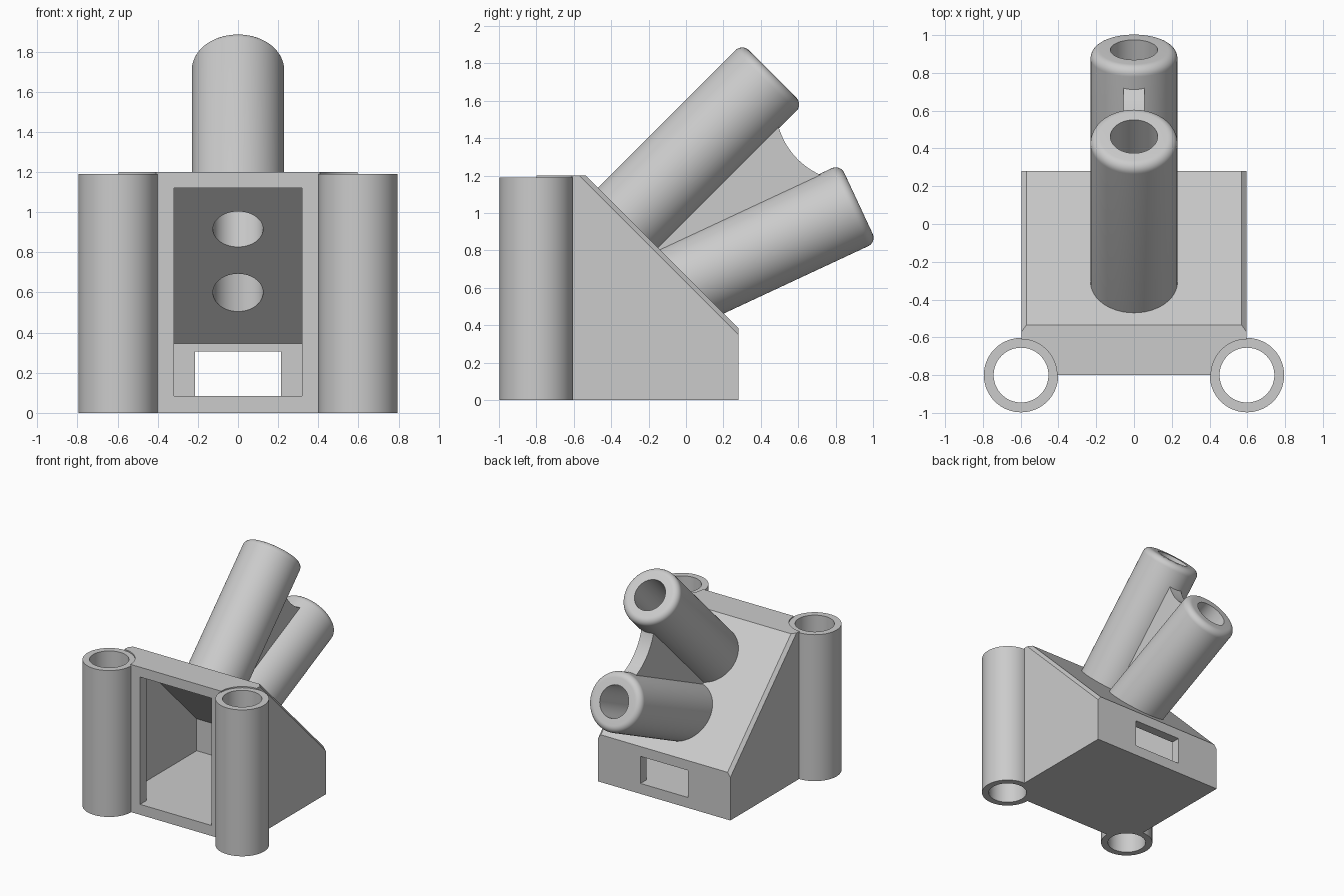
import bpy, bmesh
from math import sin, cos, pi, radians
from mathutils import Matrix

if "Cube" in bpy.data.objects:
    bpy.data.objects.remove(bpy.data.objects["Cube"], do_unlink=True)

grey = bpy.data.materials.new("plain grey")
grey.use_nodes = True
grey.diffuse_color = (0.6, 0.6, 0.6, 1)
grey.node_tree.nodes["Principled BSDF"].inputs["Base Color"].default_value = (0.6, 0.6, 0.6, 1)


def finish(name, bm, matrix=None):
    """Turn a bmesh into a grey object."""
    bmesh.ops.recalc_face_normals(bm, faces=bm.faces)
    if matrix:
        bm.transform(matrix)
    mesh = bpy.data.meshes.new(name)
    bm.to_mesh(mesh)
    bm.free()
    mesh.materials.append(grey)
    obj = bpy.data.objects.new(name, mesh)
    bpy.context.collection.objects.link(obj)
    return obj


def loft(name, sections):
    """Solid through side outlines, each given as (x, [(y, z), ...])."""
    bm = bmesh.new()
    rows = [[bm.verts.new((x, y, z)) for y, z in pts] for x, pts in sections]
    for a, b in zip(rows, rows[1:]):
        for i in range(len(a)):
            j = (i + 1) % len(a)
            bm.faces.new((a[i], a[j], b[j], b[i]))
    bm.faces.new(rows[0])
    bm.faces.new(rows[-1])
    return finish(name, bm)


def prism(name, half, outline):
    return loft(name, [(-half, outline), (half, outline)])


def ring(name, profile, matrix, n=72):
    """Revolve a closed (radius, height) profile."""
    bm = bmesh.new()
    rows = [[bm.verts.new((r * cos(2 * pi * k / n), r * sin(2 * pi * k / n), h))
             for r, h in profile] for k in range(n)]
    for k in range(n):
        a, b = rows[k], rows[(k + 1) % n]
        for i in range(len(a)):
            j = (i + 1) % len(a)
            bm.faces.new((a[i], a[j], b[j], b[i]))
    return finish(name, bm, matrix)


def rod(radius, low, high, matrix):
    bm = bmesh.new()
    bmesh.ops.create_cone(bm, cap_ends=True, segments=72, radius1=radius, radius2=radius,
                          depth=high - low, matrix=Matrix.Translation((0, 0, (low + high) / 2)))
    return finish("cutter", bm, matrix)


def cut(obj, cutter):
    mod = obj.modifiers.new("cut", 'BOOLEAN')
    mod.operation = 'DIFFERENCE'
    mod.solver = 'EXACT'
    mod.object = cutter
    select(obj)
    bpy.ops.object.modifier_apply(modifier=mod.name)
    bpy.data.objects.remove(cutter, do_unlink=True)


def select(obj):
    bpy.ops.object.select_all(action='DESELECT')
    obj.select_set(True)
    bpy.context.view_layer.objects.active = obj


# Wedge body with chamfered slope edges
def wedge(back_z, top_y):
    return [(-0.8, 0), (0.28, 0), (0.28, back_z), (top_y, 1.2), (-0.8, 1.2)]

outer, inner = wedge(0.35, -0.57), wedge(0.385, -0.535)
body = loft("body", [(-0.595, outer), (-0.57, inner), (0.57, inner), (0.595, outer)])

# Hollow inside, front opening and back slot
cut(body, prism("cutter", 0.515, [(-0.72, 0.085), (0.205, 0.085), (0.205, 0.345),
                                  (-0.57, 1.12), (-0.72, 1.12)]))
cut(body, prism("cutter", 0.32, [(-0.9, 0.085), (-0.7, 0.085), (-0.7, 1.12), (-0.9, 1.12)]))
cut(body, prism("cutter", 0.213, [(0.15, 0.085), (0.4, 0.085), (0.4, 0.305), (0.15, 0.305)]))
parts = [body]

# Vertical corner tubes
for side, x in (("left", 0.598), ("right", -0.598)):
    place = Matrix.Translation((x, -0.8, 0))
    cut(body, rod(0.19, -0.1, 1.4, place))
    parts.append(ring(side + "_tube", [(0.145, 0), (0.197, 0), (0.197, 1.19), (0.145, 1.19)], place))

# Slanted barrels with rounded muzzles
R, BORE, FILLET, LENGTH = 0.23, 0.125, 0.05, 1.4
arc = [(R - FILLET + FILLET * cos(a), -FILLET + FILLET * sin(a))
       for a in [pi / 2 * i / 8 for i in range(9)]]
profile = [(BORE, -LENGTH), (R, -LENGTH)] + arc + [(BORE, 0)]
for name, y, z, tilt in (("upper_barrel", 0.463, 1.743, 45), ("lower_barrel", 0.922, 1.052, 25)):
    place = Matrix.Translation((0, y, z)) @ Matrix.Rotation(radians(tilt - 90), 4, 'X')
    cut(body, rod(BORE, -LENGTH, 0.1, place))
    barrel = ring(name, profile, place)
    cut(barrel, prism("cutter", 1, [(-1.5, 2.1), (-1.5, -1), (1.6, -1)]))
    parts.append(barrel)

# Web between the barrels with a scooped end
scoop = [(0.88 + 0.4 * cos(radians(a)), 1.57 + 0.4 * sin(radians(a)))
         for a in [188.6 + 68.4 * i / 20 for i in range(21)]]
parts.append(prism("web", 0.055, [(-0.2125, 0.8125)] + scoop + [(-0.142, 0.742)]))

for obj in parts:
    select(obj)
    bpy.ops.object.shade_smooth_by_angle(angle=radians(30))
